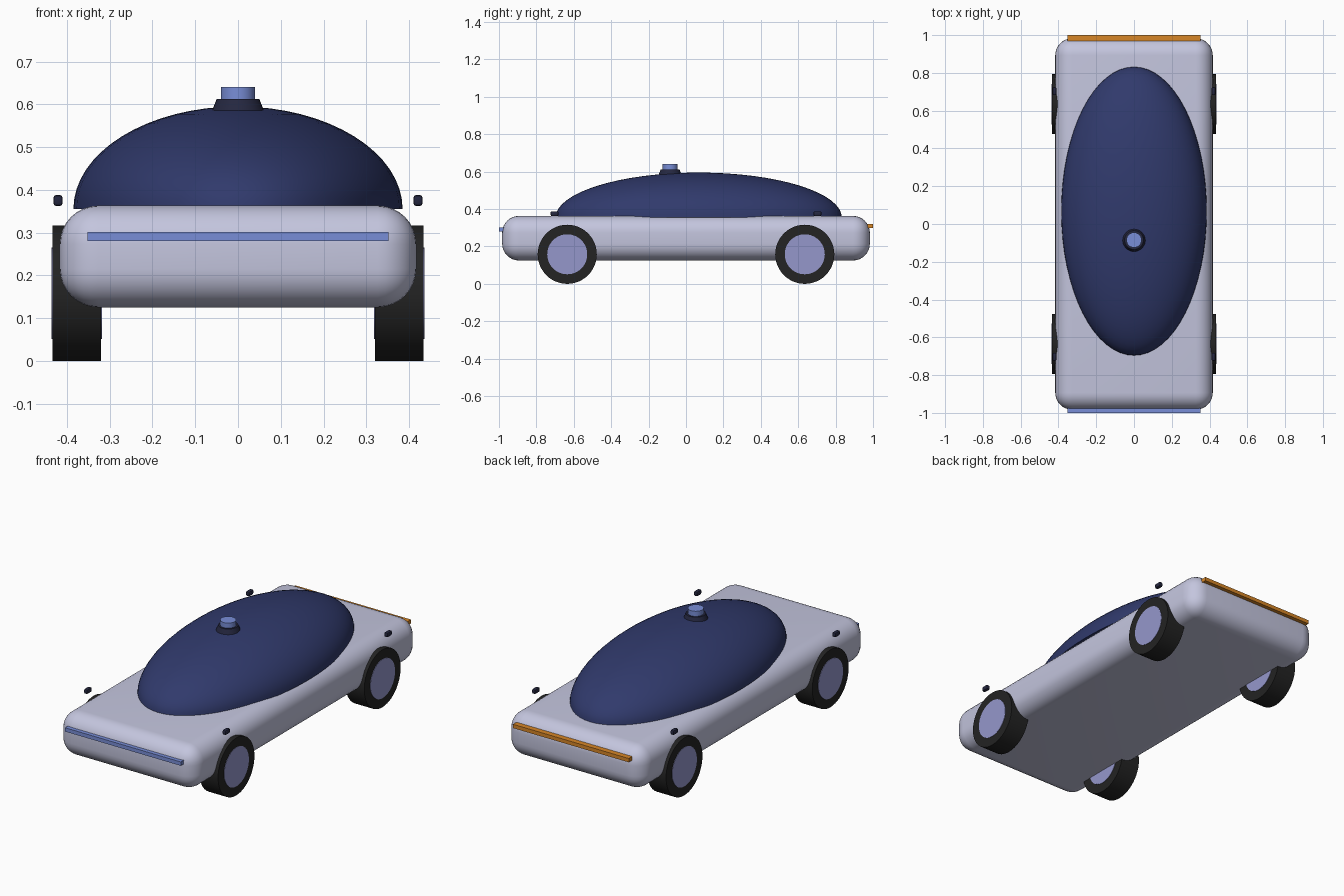
import bpy, bmesh, math
from mathutils import Matrix

if "Cube" in bpy.data.objects:
    bpy.data.objects.remove(bpy.data.objects["Cube"], do_unlink=True)


def material(name, r, g, b):
    m = bpy.data.materials.new(name)
    m.use_nodes = True
    m.diffuse_color = (r, g, b, 1)
    bsdf = m.node_tree.nodes["Principled BSDF"]
    bsdf.inputs["Base Color"].default_value = (r, g, b, 1)
    bsdf.inputs["Roughness"].default_value = 0.6
    return m


silver = material("silver lilac paint", 0.55, 0.56, 0.73)
navy = material("navy glass", 0.03, 0.042, 0.15)
rubber = material("black rubber", 0.017, 0.017, 0.017)
lilac = material("lilac hub", 0.30, 0.31, 0.60)
blue = material("blue light", 0.19, 0.27, 0.68)
amber = material("amber light", 0.68, 0.24, 0.02)
dark = material("dark housing", 0.018, 0.02, 0.05)


def add(name, bm, mat, smooth=True):
    mesh = bpy.data.meshes.new(name)
    bm.to_mesh(mesh)
    bm.free()
    mesh.materials.append(mat)
    ob = bpy.data.objects.new(name, mesh)
    bpy.context.collection.objects.link(ob)
    if smooth:
        bpy.ops.object.select_all(action="DESELECT")
        ob.select_set(True)
        bpy.context.view_layer.objects.active = ob
        bpy.ops.object.shade_smooth_by_angle(angle=math.radians(35))
    return ob


def box(name, center, size, mat, round_by=0, segments=1):
    bm = bmesh.new()
    bmesh.ops.create_cube(bm, size=1)
    bmesh.ops.scale(bm, vec=size, verts=bm.verts)
    bmesh.ops.translate(bm, vec=center, verts=bm.verts)
    if round_by:
        bmesh.ops.bevel(bm, geom=bm.edges[:], offset=round_by, segments=segments,
                        profile=0.5, affect="EDGES")
    return add(name, bm, mat, segments > 1)


def cone(name, center, r1, r2, depth, mat, axis="Z", sides=48):
    bm = bmesh.new()
    bmesh.ops.create_cone(bm, cap_ends=True, segments=sides, radius1=r1, radius2=r2, depth=depth)
    if axis == "X":
        bmesh.ops.rotate(bm, matrix=Matrix.Rotation(math.pi / 2, 3, "Y"), verts=bm.verts)
    bmesh.ops.translate(bm, vec=center, verts=bm.verts)
    return add(name, bm, mat)


# Rounded body shell
box("body", (0, 0, 0.244), (0.834, 1.966, 0.238), silver, 0.09, 8)

# Canopy: upper half of a stretched sphere, closed underneath
bm = bmesh.new()
bmesh.ops.create_uvsphere(bm, u_segments=64, v_segments=32, radius=1)
cut = bmesh.ops.bisect_plane(bm, geom=bm.verts[:] + bm.edges[:] + bm.faces[:], dist=0.0001,
                             plane_co=(0, 0, 0), plane_no=(0, 0, 1), clear_inner=True)
bmesh.ops.holes_fill(bm, edges=[e for e in bm.edges if e.is_boundary])
bmesh.ops.scale(bm, vec=(0.385, 0.765, 0.24), verts=bm.verts)
bmesh.ops.translate(bm, vec=(0, 0.068, 0.355), verts=bm.verts)
add("canopy", bm, navy)

# Roof beacon
cone("beacon_base", (0, -0.085, 0.597), 0.062, 0.05, 0.03, dark, sides=32)
cone("beacon_light", (0, -0.085, 0.622), 0.04, 0.04, 0.036, blue, sides=32)

# Light bars
box("front_light_bar", (0, -0.985, 0.291), (0.704, 0.03, 0.021), blue)
box("rear_light_bar", (0, 0.985, 0.31), (0.704, 0.03, 0.021), amber)

# Wheels and small corner sensors
for side, sx in (("left", 1), ("right", -1)):
    for end, sy in (("front", -1), ("rear", 1)):
        tag = end + "_" + side
        wheel = (sx * 0.377, sy * 0.635, 0.158)
        cone(tag + "_tyre", wheel, 0.158, 0.158, 0.114, rubber, "X")
        cone(tag + "_hub", wheel, 0.107, 0.107, 0.118, lilac, "X")
        box(tag + "_sensor", (sx * 0.421, sy * 0.703, 0.375), (0.022, 0.042, 0.026),
            dark, 0.007, 2)
